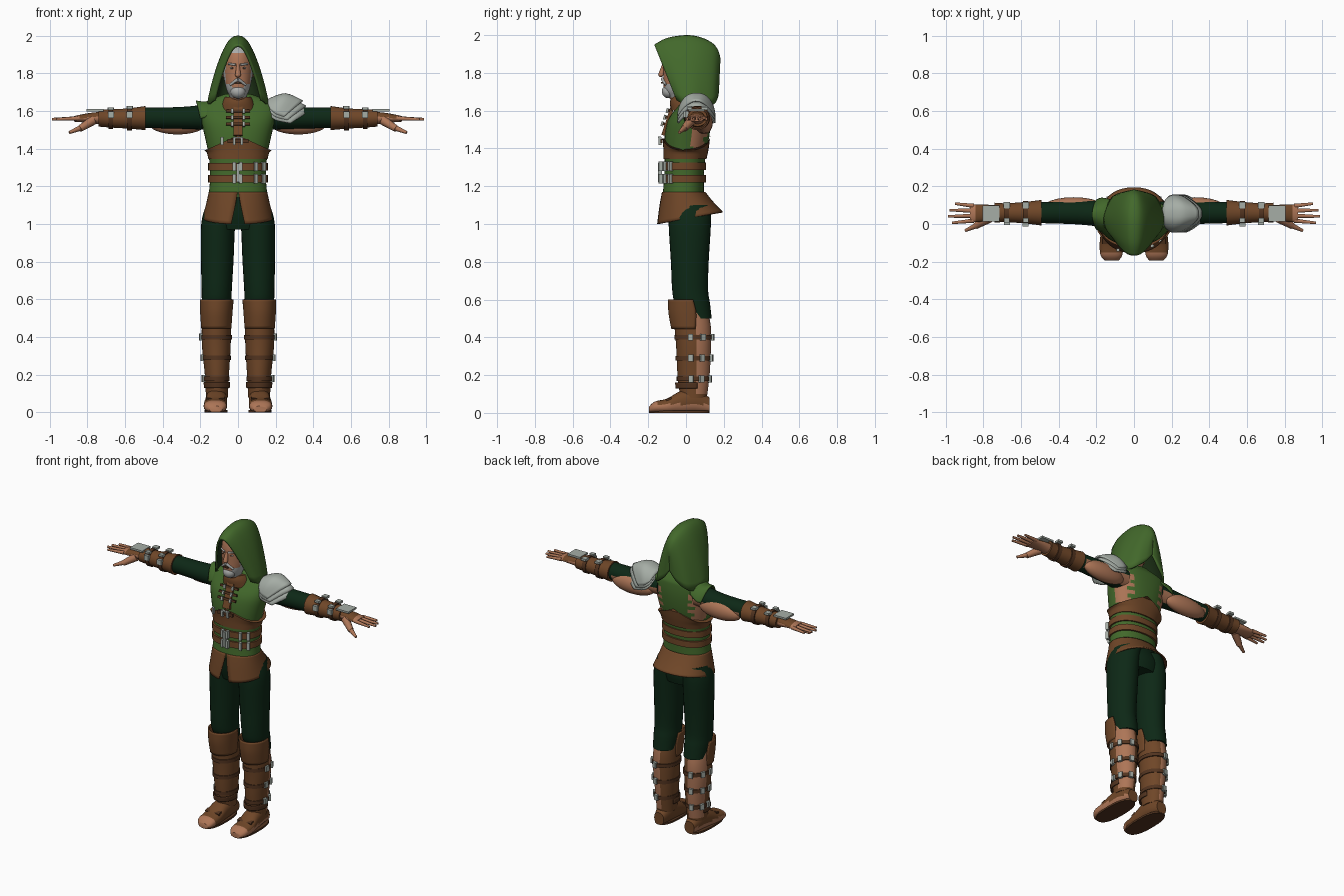
import bpy, bmesh, math
from math import sin, cos, pi, sqrt
from mathutils import Matrix, Vector

if "Cube" in bpy.data.objects:
    bpy.data.objects.remove(bpy.data.objects["Cube"])


def material(name, *rgb):
    m = bpy.data.materials.new(name)
    m.use_nodes = True
    m.diffuse_color = (*rgb, 1)
    m.node_tree.nodes["Principled BSDF"].inputs["Base Color"].default_value = (*rgb, 1)
    return m


GREEN = material("moss green cloth", .055, .14, .024)
DARK = material("dark green cloth", .004, .021, .008)
LEATHER = material("brown leather", .16, .062, .021)
STRAP = material("dark brown leather", .085, .034, .014)
SKIN = material("skin", .42, .18, .095)
METAL = material("grey metal", .38, .42, .38)
HAIR = material("grey hair", .4, .41, .4)
LINING = material("hood lining", .012, .03, .008)


def finish(name, bm, mats, rule=None, thickness=0):
    """Turn a bmesh into a smooth shaded object, painting faces by rule."""
    bmesh.ops.recalc_face_normals(bm, faces=bm.faces)
    bm.normal_update()
    mid = sum((v.co for v in bm.verts), Vector()) / len(bm.verts)
    if sum(f.normal.dot(f.calc_center_median() - mid) for f in bm.faces) < 0:
        bmesh.ops.reverse_faces(bm, faces=bm.faces)
        bm.normal_update()
    for f in bm.faces:
        if rule:
            f.material_index = int(rule(f.calc_center_median(), f.normal))
    mesh = bpy.data.meshes.new(name)
    bm.to_mesh(mesh)
    bm.free()
    for m in mats:
        mesh.materials.append(m)
    mesh.shade_smooth()
    mesh.set_sharp_from_angle(angle=math.radians(42))
    obj = bpy.data.objects.new(name, mesh)
    bpy.context.collection.objects.link(obj)
    if thickness:
        mod = obj.modifiers.new("thickness", 'SOLIDIFY')
        mod.thickness = thickness
        mod.material_offset = len(mats) - 1
    return obj


def smooth_rows(rows, steps=4):
    """Catmull-Rom interpolation between rows of numbers."""
    out = []
    for i in range(len(rows) - 1):
        a, b, c, d = (rows[max(0, min(len(rows) - 1, i + k))] for k in (-1, 0, 1, 2))
        for j in range(steps):
            t = j / steps
            out.append([q + t / 2 * (r - p + t * (2*p - 5*q + 4*r - s + t * (3*q - p - 3*r + s)))
                        for p, q, r, s in zip(a, b, c, d)])
    return out + [list(rows[-1])]


def skin_rows(bm, rows, wrap):
    for r0, r1 in zip(rows, rows[1:]):
        for k in range(len(r0) - (not wrap)):
            j = (k + 1) % len(r0)
            bm.faces.new((r0[k], r0[j], r1[j], r1[k]))


def loft(name, rings, mats, axis='Z', n=28, rule=None, power=1, gap_at=None, thickness=0, warp=None):
    """Rings are (position, centre a, centre b, radius a, radius b[, gap angle])."""
    order = {'Z': lambda t, a, b: (a, b, t), 'X': lambda t, a, b: (t, a, b),
             'Y': lambda t, a, b: (a, t, b)}[axis]
    bm, rows = bmesh.new(), []
    wrap = gap_at is None
    for t, a, b, ra, rb, *gap in smooth_rows(rings):
        g, row = (gap[0] if gap else 0), []
        for k in range(n if wrap else n + 1):
            ang = (gap_at or 0) + g + (2 * pi - 2 * g) * k / n
            u, v = (math.copysign(abs(w) ** power, w) for w in (cos(ang), sin(ang)))
            co = Vector(order(t, a + ra * u, b + rb * v))
            row.append(bm.verts.new(warp(co) if warp else co))
        rows.append(row)
    skin_rows(bm, rows, wrap)
    if wrap and not thickness:
        bm.faces.new(rows[0])
        bm.faces.new(rows[-1])
    return finish(name, bm, mats, rule, thickness)


def arch(name, slices, mats, point, thickness):
    """Slices are (top travel, top z, bottom travel, bottom z, top width, bottom width)."""
    bm, rows = bmesh.new(), []
    for tt, zt, tb, zb, wt, wb in smooth_rows(slices):
        row = []
        for k in range(25):
            c, s = cos(pi * k / 24), max(0, sin(pi * k / 24))
            side = math.copysign(abs(c) ** .8, c) * (wb + (wt - wb) * s)
            row.append(bm.verts.new(point(tb + (tt - tb) * s, side, zb + (zt - zb) * s)))
        rows.append(row)
    skin_rows(bm, rows, False)
    return finish(name, bm, mats, None, thickness)


def ball(name, loc, size, mat):
    bm = bmesh.new()
    bmesh.ops.create_uvsphere(bm, u_segments=20, v_segments=12, radius=1,
                              matrix=Matrix.Translation(loc) @ Matrix.Diagonal((*size, 1)))
    return finish(name, bm, [mat])


def box(name, loc, size, mat, turn=0, tilt=0):
    bm = bmesh.new()
    m = Matrix.Translation(loc) @ Matrix.Rotation(turn, 4, 'Z') @ Matrix.Rotation(tilt, 4, 'X')
    bmesh.ops.create_cube(bm, size=1, matrix=m @ Matrix.Diagonal((*size, 1)))
    return finish(name, bm, [mat])


def tube(name, p, q, r0, r1, mat):
    p, q = Vector(p), Vector(q)
    bm = bmesh.new()
    m = Matrix.Translation((p + q) / 2) @ (q - p).to_track_quat('Z', 'Y').to_matrix().to_4x4()
    bmesh.ops.create_cone(bm, cap_ends=True, segments=10, radius1=r0, radius2=r1,
                          depth=(q - p).length, matrix=m)
    return finish(name, bm, [mat])


# Tunic with bare shoulder blades
loft("tunic", [(1.14, 0, -.015, .157, .11), (1.25, 0, -.01, .148, .105), (1.36, 0, -.005, .155, .108),
               (1.46, 0, .005, .175, .118), (1.55, 0, .018, .195, .113), (1.62, 0, .04, .2, .088),
               (1.65, 0, .045, .17, .075), (1.69, 0, .03, .07, .06)], [GREEN, SKIN], power=.88, n=40,
     rule=lambda c, n: c.y > .03 and abs(c.x) > .085 + .05 * sin(c.z * 60) ** 2 and 1.37 < c.z < 1.6)

# Chest band, belts and buckles
loft("chest_band", [(1.345, 0, -.005, .157, .114), (1.4, 0, 0, .169, .12), (1.47, 0, .002, .18, .127)],
     [LEATHER], power=.88, n=40,
     warp=lambda c: Vector((c.x, c.y, c.z - max(0, c.z - 1.38) * min(1, abs(c.x) * 5))))
for i, z in enumerate((1.24, 1.305)):
    loft("belt", [(z - .02, 0, -.01, .158, .116), (z + .02, 0, -.01, .158, .116)], [LEATHER], power=.88, n=40)
    for x in (-.02, .015, .095, .135):
        y = -.01 - .118 * sqrt(1 - (x / .165) ** 2)
        box("belt_buckle", (x, y - .006, z), (.018, .022, .05), METAL, turn=x * 4)
box("belt_link", (0, -.138, 1.272), (.016, .02, .1), METAL)
box("chest_strap", (0, -.13, 1.44), (.11, .012, .022), STRAP)
for x in (-.085, -.02, .02):
    box("chest_buckle", (x, -.137, 1.44), (.014, .016, .042), METAL)
box("chest_buckle_bar", (0, -.14, 1.458), (.05, .014, .008), METAL)

# Laced collar
box("collar_placket", (0, -.093, 1.555), (.05, .02, .18), LEATHER, tilt=-.32)
for z, y in ((1.53, -.117), (1.565, -.104), (1.6, -.09)):
    box("collar_strap", (0, y, z), (.13, .012, .014), STRAP, tilt=-.3)
    for x in (-.03, .03):
        box("collar_clasp", (x, y - .008, z), (.014, .014, .025), METAL, tilt=-.3)
loft("neck_collar", [(1.6, 0, .01, .1, .09), (1.645, 0, 0, .085, .085), (1.675, 0, -.005, .07, .07)], [LEATHER])

# Flared leather skirt, split at the front
loft("skirt", [(1.17, 0, -.012, .155, .115, .01), (1.1, 0, 0, .168, .14, .07), (1, 0, .02, .188, .175, .17)],
     [LEATHER, STRAP], power=.92, n=40, gap_at=-pi / 2, thickness=.008,
     warp=lambda c: c + Vector((0, 0, (c.y + .155) * 1.1 * (1.17 - c.z))))
loft("hips", [(.97, 0, .02, .15, .1), (1.05, 0, .015, .165, .115), (1.16, 0, -.01, .145, .1)], [DARK])


# Head: skin with grey hair and beard
def is_hair(c, n):
    return c.z > 1.9 or (abs(c.x) > .066 and c.y > -.085) or 1.672 < c.z < 1.715 + .55 * abs(c.x)


loft("head", [(1.6, 0, .02, .055, .055), (1.67, 0, -.035, .045, .055), (1.71, 0, -.045, .06, .072),
              (1.78, 0, -.03, .076, .09), (1.86, 0, -.02, .08, .1), (1.92, 0, -.01, .072, .09),
              (1.965, 0, 0, .03, .04)], [SKIN, HAIR], n=48, rule=is_hair)
ball("beard", (0, -.093, 1.702), (.04, .035, .036), HAIR)
box("mouth", (0, -.126, 1.747), (.035, .012, .008), STRAP)
tube("nose", (0, -.118, 1.845), (0, -.131, 1.79), .008, .016, SKIN)
ball("nose_tip", (0, -.133, 1.79), (.015, .014, .012), SKIN)
for s in (-1, 1):
    tube("moustache", (0, -.124, 1.768), (s * .042, -.108, 1.738), .01, .006, HAIR)
    tube("eyebrow", (s * .013, -.121, 1.845), (s * .052, -.103, 1.85), .006, .005, HAIR)
    ball("eye", (s * .03, -.11, 1.827), (.013, .008, .006), HAIR)
    ball("iris", (s * .03, -.116, 1.827), (.005, .004, .005), STRAP)
    ball("ear", (s * .078, -.01, 1.81), (.012, .02, .032), SKIN)

# Hood and shoulder plates
arch("hood", [(-.168, 1.95, -.05, 1.655, .075, .125), (-.1, 1.985, -.02, 1.64, .095, .155),
              (0, 2, .04, 1.63, .105, .165), (.08, 1.988, .1, 1.62, .1, .145),
              (.15, 1.95, .15, 1.635, .07, .11), (.18, 1.89, .172, 1.68, .03, .05),
              (.18, 1.84, .175, 1.74, .001, .001)], [GREEN, LINING], lambda t, w, z: (w, t, z), .013)
for i in range(3):
    d = i * .017
    arch("shoulder_plate", [(.15, 1.66 - d, .17, 1.61 - d, .06, .08), (.25, 1.694 - d, .2, 1.585 - d, .09, .1),
                            (.345 + d, 1.655 - 1.6 * d, .245 + d, 1.57 - d, .06, .1)],
         [METAL], lambda t, w, z: (t, w + .055, z), .009)
arch("shoulder_flap", [(-.1, 1.66, -.12, 1.6, .06, .08), (-.17, 1.65, -.17, 1.57, .07, .09),
                       (-.222, 1.655, -.2, 1.56, .05, .08)], [GREEN], lambda t, w, z: (t, w + .05, z), .008)

for s in (-1, 1):
    # Sleeve with the bare underside of the arm
    loft("sleeve", [(s * .13, .05, 1.57, .07, .07), (s * .3, .06, 1.563, .062, .058), (s * .51, .06, 1.565, .055, .054)],
         [DARK, SKIN], 'X', rule=lambda c, n: n.y > .35 and n.z < 0 and abs(c.x) < .46)
    ball("bare_upper_arm", (s * .32, .095, 1.535), (.155, .047, .06), SKIN)
    # Bracer with two buckled straps
    loft("bracer", [(s * .49, .06, 1.562, .068, .064), (s * .58, .06, 1.56, .057, .054),
                    (s * .68, .06, 1.56, .05, .048), (s * .74, .06, 1.563, .053, .046)], [LEATHER], 'X')
    for x, r in ((.575, .063), (.675, .056)):
        loft("bracer_strap", [(s * (x - .013), .06, 1.56, r, r), (s * (x + .013), .06, 1.56, r, r)], [STRAP], 'X')
        box("bracer_buckle", (s * x, .06 - r, 1.58), (.032, .018, .034), METAL)
        box("bracer_buckle", (s * x, .1, 1.555 + r), (.034, .034, .014), METAL)
        box("bracer_buckle", (s * x, .02, 1.555 + r), (.03, .026, .014), METAL)
    # Hand, glove and wrist plate
    loft("palm", [(s * .72, .06, 1.562, .04, .035), (s * .8, .058, 1.562, .045, .025), (s * .87, .055, 1.558, .047, .015)],
         [LEATHER, SKIN], 'X', rule=lambda c, n: n.z < .2 or abs(c.x) > .83)
    box("wrist_plate", (s * .76, .055, 1.604), (.09, .085, .012), METAL)
    for i, tip in enumerate((.965, .988, .98, .95)):
        y = .018 + .026 * i
        tube("finger", (s * .85, y, 1.56), (s * tip, y + .008 * (i - 1.5), 1.556), .012, .007, SKIN)
    tube("thumb_base", (s * .77, .03, 1.55), (s * .84, -.01, 1.505), .026, .018, SKIN)
    tube("thumb", (s * .83, -.005, 1.512), (s * .895, -.035, 1.485), .016, .008, SKIN)
    # Trouser leg
    loft("trouser_leg", [(1.1, s * .085, .02, .085, .11), (1, s * .105, .02, .09, .112), (.8, s * .11, .02, .086, .1),
                         (.65, s * .113, .022, .08, .095), (.58, s * .113, .035, .078, .092),
                         (.5, s * .113, .07, .068, .066)], [DARK])
    # Shin guard, bare on the outer calf
    loft("shin_guard", [(.08, s * .112, .04, .058, .07), (.2, s * .112, .04, .064, .085),
                        (.35, s * .115, .04, .076, .092), (.46, s * .115, .035, .077, .096),
                        (.55, s * .113, .025, .075, .088)], [LEATHER, SKIN], n=36,
         rule=lambda c, n: n.y > .1 and n.x * s > -.25 and c.z > .1)
    loft("knee_cuff", [(.445, s * .115, .02, .08, .098, 1.25), (.53, s * .115, .015, .086, .108, 1.2),
                       (.6, s * .113, .01, .09, .104, 1.3)], [LEATHER], gap_at=pi / 2, thickness=.008)
    loft("ankle_cuff", [(.13, s * .112, .03, .068, .085, 1.2), (.16, s * .112, .03, .071, .088, 1.2)],
         [STRAP], gap_at=pi / 2, thickness=.008)
    for z, r in ((.18, .069), (.29, .076), (.4, .082)):
        loft("calf_strap", [(z - .012, s * .114, .04, r, r + .02), (z + .012, s * .114, .04, r, r + .02)], [STRAP])
        for a in (-.15, .5, 1.35):
            box("calf_buckle", (s * (.114 + r * cos(a)), .04 + (r + .02) * sin(a), z), (.018, .026, .036), METAL, turn=s * a)
    # Open-toed boot
    loft("boot", [(-.195, s * .118, .018, .035, .016), (-.165, s * .12, .03, .058, .03), (-.1, s * .12, .036, .062, .04),
                  (-.03, s * .116, .055, .058, .06), (.05, s * .113, .065, .053, .065), (.125, s * .112, .04, .035, .04)],
         [LEATHER, SKIN], 'Y', power=.85,
         rule=lambda c, n: c.y < -.145 or (n.x * s > .5 and c.z < .045),
         warp=lambda c: Vector((c.x, c.y, max(c.z, .004))))
    loft("sole", [(0, s * .117, -.035, .062, .16), (.012, s * .117, -.035, .062, .16)], [STRAP], power=.8)
    box("instep_strap", (s * .118, -.09, .07), (.1, .03, .016), STRAP, tilt=.3)
